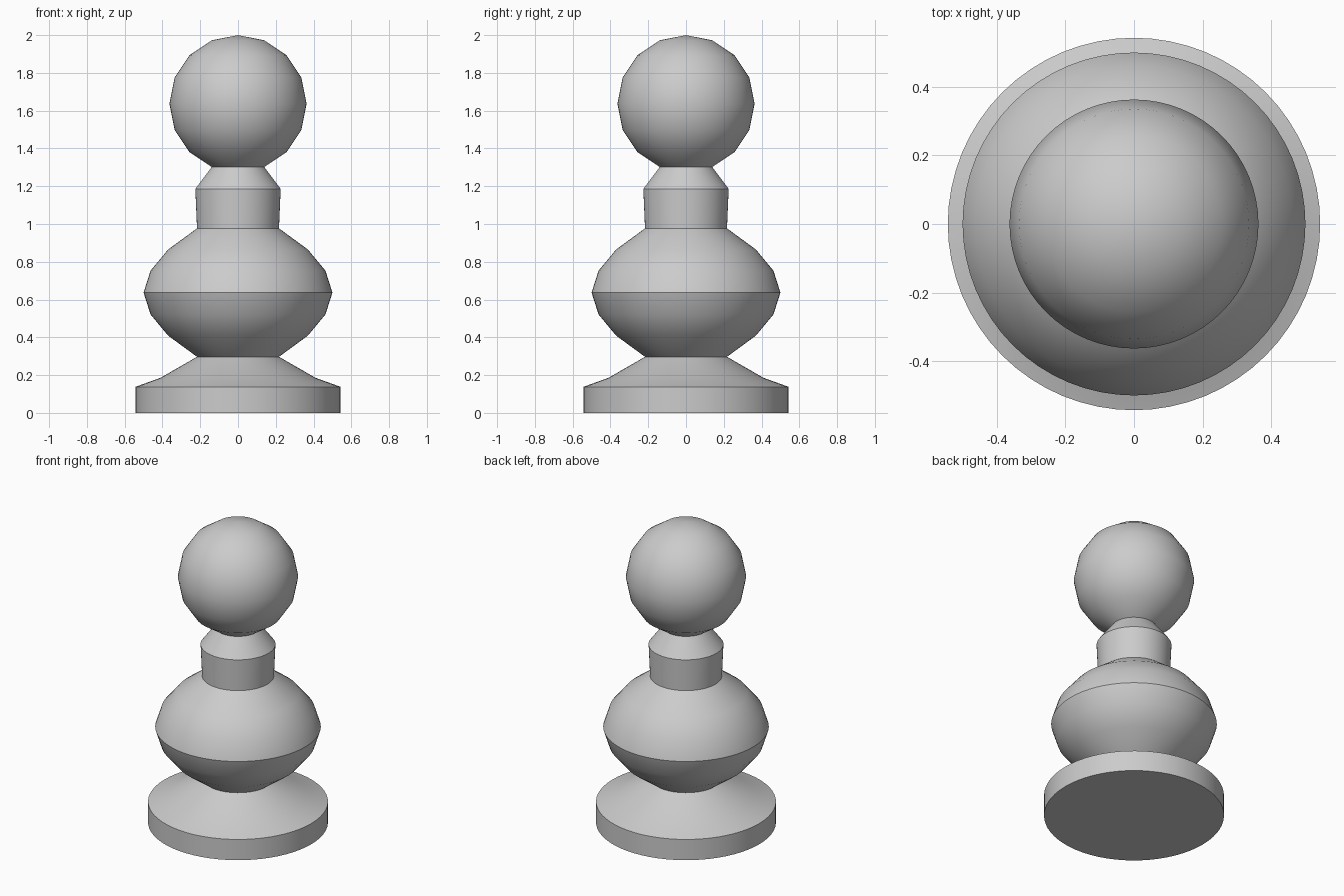
import bpy, bmesh
from math import pi, sin, cos, radians

if "Cube" in bpy.data.objects:
    bpy.data.objects.remove(bpy.data.objects["Cube"], do_unlink=True)

SEGMENTS = 64

grey = bpy.data.materials.new("plain_grey")
grey.use_nodes = True
COLOUR = (0.6, 0.6, 0.6, 1)
grey.diffuse_color = COLOUR
grey.node_tree.nodes["Principled BSDF"].inputs["Base Color"].default_value = COLOUR


def lathe(name, profile):
    """Spin a bottom-to-top (radius, height) profile around z."""
    bm = bmesh.new()
    verts = [bm.verts.new((r, 0, z)) for r, z in profile]
    edges = [bm.edges.new(pair) for pair in zip(verts, verts[1:])]
    bmesh.ops.spin(bm, geom=verts + edges, cent=(0, 0, 0), axis=(0, 0, 1),
                   angle=2 * pi, steps=SEGMENTS, use_duplicate=False)
    bmesh.ops.remove_doubles(bm, verts=bm.verts, dist=0.0005)
    # Orient faces outward from a point on the axis inside the part
    mid = (profile[0][1] + profile[-1][1]) / 2
    bm.normal_update()
    for f in bm.faces:
        c = f.calc_center_median()
        c.z -= mid
        if f.normal.dot(c) < 0:
            f.normal_flip()
    mesh = bpy.data.meshes.new(name)
    bm.to_mesh(mesh)
    bm.free()
    mesh.materials.append(grey)
    obj = bpy.data.objects.new(name, mesh)
    bpy.context.collection.objects.link(obj)
    bpy.ops.object.select_all(action='DESELECT')
    obj.select_set(True)
    bpy.context.view_layer.objects.active = obj
    bpy.ops.object.shade_smooth_by_angle(angle=radians(30))


# Round foot with a sloping top
lathe("base", [(0, 0), (0.543, 0), (0.543, 0.138), (0.41, 0.186), (0.217, 0.297)])

# Bulging body, the same above and below its widest ring
half = [(0.217, 0.34), (0.37, 0.228), (0.463, 0.116)]
MIDDLE = 0.637
lathe("body", [(r, MIDDLE - h) for r, h in half] + [(0.5, MIDDLE)]
      + [(r, MIDDLE + h) for r, h in reversed(half)])

# Neck with a bevelled shoulder
RADIUS, CENTRE = 0.363, 1.637
ring = [-3 * pi / 8 + i * pi / 8 for i in range(8)]
ball = [(RADIUS * cos(a), CENTRE + RADIUS * sin(a)) for a in ring]
lathe("neck", [(0.217, 0.977), (0.226, 1.186), ball[0]])

# Ball head, open where it meets the neck
lathe("head", ball[:-1] + [(RADIUS * cos(3 * pi / 8), CENTRE + RADIUS * sin(3 * pi / 8)),
                           (0, CENTRE + RADIUS)])
